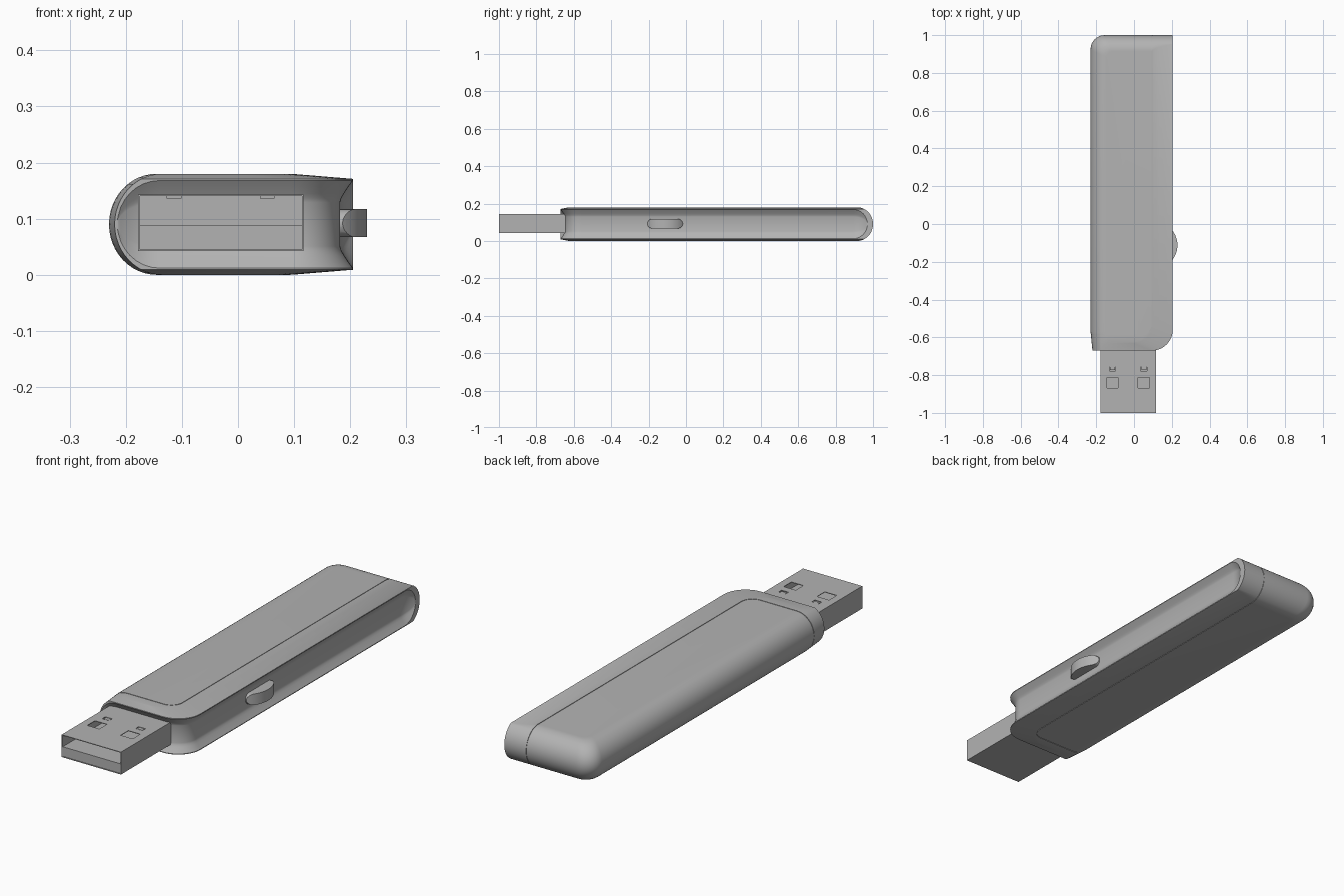
import bpy, bmesh
from math import sin, cos, pi, sqrt, radians, asin

if "Cube" in bpy.data.objects:
    bpy.data.objects.remove(bpy.data.objects["Cube"])

LEFT, RIGHT, FRONT, BACK, MID = -0.23, 0.205, -0.67, 1.0, 0.09

# Dark grey plastic and metal
grey = bpy.data.materials.new("dark_grey")
grey.diffuse_color = (0.45, 0.45, 0.45, 1)
grey.use_nodes = True
grey.node_tree.nodes["Principled BSDF"].inputs["Base Color"].default_value = grey.diffuse_color


def loft(name, loops):
    """Skin a stack of equal-length loops and cap both ends."""
    bm = bmesh.new()
    rings = [[bm.verts.new(p) for p in loop] for loop in loops]
    n = len(rings[0])
    for a, b in zip(rings, rings[1:]):
        for i in range(n):
            j = (i + 1) % n
            bm.faces.new((a[i], a[j], b[j], b[i]))
    bm.faces.new(rings[0][::-1])
    bm.faces.new(rings[-1])
    bmesh.ops.recalc_face_normals(bm, faces=bm.faces)
    me = bpy.data.meshes.new(name)
    bm.to_mesh(me)
    bm.free()
    me.materials.append(grey)
    ob = bpy.data.objects.new(name, me)
    bpy.context.collection.objects.link(ob)
    return ob


def box(name, x0, x1, y0, y1, z0, z1):
    base = [(x0, y0), (x1, y0), (x1, y1), (x0, y1)]
    return loft(name, [[(x, y, z) for x, y in base] for z in (z0, z1)])


def activate(ob):
    bpy.ops.object.select_all(action='DESELECT')
    ob.select_set(True)
    bpy.context.view_layer.objects.active = ob


def boolean(ob, tool, op='DIFFERENCE'):
    activate(ob)
    m = ob.modifiers.new("cut", 'BOOLEAN')
    m.operation, m.object, m.solver = op, tool, 'EXACT'
    bpy.ops.object.modifier_apply(modifier=m.name)
    bpy.data.objects.remove(tool)


def arc(cx, cy, r, a0, a1, n):
    return [(cx + r * cos(radians(a0 + (a1 - a0) * i / n)),
             cy + r * sin(radians(a0 + (a1 - a0) * i / n))) for i in range(n + 1)]


def body_solid(name, inset):
    """Case: bullnose on left and back, squarer lips on right and front."""
    peak = asin(0.9)
    angles = sorted([-pi / 2 + pi * i / 24 for i in range(25)] + [peak, -peak])
    loops = []
    for t in angles:
        e = 0.085 * (1 - cos(t)) + inset
        g = 0.11 * max(0, (abs(sin(t)) - 0.9) / 0.1) + inset
        l, b, r, f = LEFT + e, BACK - e, RIGHT - g, FRONT + 0.4 * g + 0.6 * inset
        rb = max(0.03, 0.075 - 0.5 * e)
        pts = [(l + 0.01, f)]
        pts += arc(r - 0.11, f + 0.11, 0.11, -90, 0, 12)
        pts += [(r, b)]
        pts += arc(l + rb, b - rb, rb, 90, 180, 8)
        pts += [(l, -0.57)]
        z = MID + (0.09 - inset) * sin(t)
        loops.append([(x, y, z) for x, y in pts])
    return loft(name, loops)


# Case
case = body_solid("case", 0)

# Coved recess along the front and right side, with rounded ends
x0, y1, R, H, END = -0.215, 0.97, 0.11, 0.078, 0.075
ends = [END * (1 - cos(pi / 2 * i / 8)) for i in range(9)]
path = [(x0 + s, FRONT, 0, -1, s) for s in ends]
for i in range(13):
    a = -pi / 2 + pi / 2 * i / 12
    path.append((RIGHT - R + R * cos(a), FRONT + R + R * sin(a), cos(a), sin(a), END))
path += [(RIGHT, y1 - s, 1, 0, s) for s in reversed(ends)]
loops = []
for x, y, nx, ny, s in path:
    k = 1 - (1 - s / END) ** 2
    h = max(0.008, H * sqrt(k))
    d = max(0.001, 0.023 * k)
    half = [(0.05, h), (0, h), (-0.35 * d, 0.86 * h), (-0.7 * d, 0.7 * h),
            (-0.9 * d, 0.6 * h), (-d, 0.5 * h)]
    sec = half + [(o, -z) for o, z in reversed(half)]
    loops.append([(x + nx * o, y + ny * o, MID + z) for o, z in sec])
boolean(case, loft("recess_cutter", loops))

# Fine seam between cover and frame, cut only skin deep
w = 0.0015
line = [(-0.3, -0.585, 0, -1)]
line += [(0.04 + 0.055 * cos(a), -0.53 + 0.055 * sin(a), cos(a), sin(a))
         for a in [-pi / 2 + pi / 2 * i / 8 for i in range(9)]]
line += [(0.095, 1.1, 1, 0)]
seam = loft("seam_cutter", [
    [(x + nx * o, y + ny * o, z) for o, z in ((-w, -0.05), (w, -0.05), (w, 0.25), (-w, 0.25))]
    for x, y, nx, ny in line])
boolean(seam, body_solid("seam_core", 0.002))
boolean(case, seam)

# Connector sleeve with open mouth and latch windows
X0, X1, Z0, Z1, T = -0.178, 0.117, 0.042, 0.143, 0.003
sleeve = box("connector_sleeve", X0, X1, -1.0, -0.635, Z0, Z1)
boolean(sleeve, box("mouth_cutter", X0 + T, X1 - T, -1.1, -0.66, Z0 + T, Z1 - T))
for cx in (-0.114, 0.052):
    boolean(sleeve, box("window_cutter", cx - 0.03, cx + 0.03, -0.867, -0.812, 0.12, 0.2))
    boolean(sleeve, box("slot_cutter", cx - 0.017, cx + 0.017, -0.779, -0.757, 0.12, 0.2))
    # Bent latch tab hanging under each slot
    box("latch_tab", cx - 0.013, cx + 0.013, -0.774, -0.757, Z1 - 0.007, Z1 - 0.002)

# Contact tongue
box("contact_tongue", X0 + T, X1 - T, -0.997, -0.655, Z0 + T, 0.088)

# Thumb slider: pill-shaped block with a domed outer face
cy, r, half = -0.112, 0.025, 0.07
pill = arc(cy + half, 0.092, r, -90, 90, 12) + arc(cy - half, 0.092, r, 90, 270, 12)
slider = loft("thumb_slider", [[(x, y, z) for y, z in pill] for x in (0.17, 0.26)])
dome = loft("dome_tool", [[(x, y, z) for x, y in arc(0.105, cy, 0.125, 0, 356.25, 95)]
                          for z in (0, 0.2)])
boolean(slider, dome, 'INTERSECT')

for ob in (case, slider):
    activate(ob)
    bpy.ops.object.shade_smooth_by_angle(angle=radians(30))
